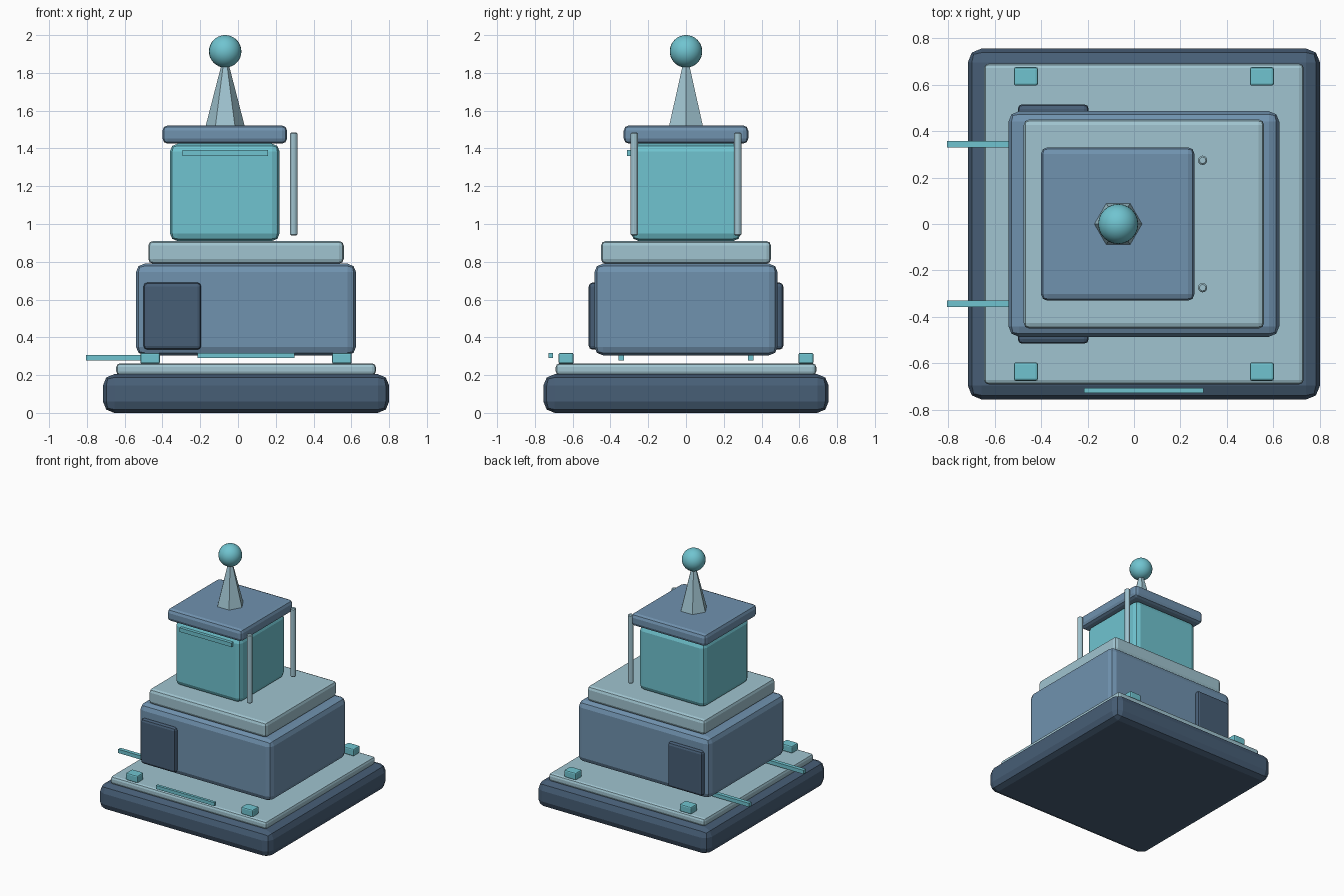
import bpy

if "Cube" in bpy.data.objects:
    bpy.data.objects.remove(bpy.data.objects["Cube"])


def material(name, srgb):
    m = bpy.data.materials.new(name)
    m.diffuse_color = [((c / 255 + 0.055) / 1.055) ** 2.4 for c in srgb] + [1]
    m.use_nodes = True
    m.node_tree.nodes["Principled BSDF"].inputs["Base Color"].default_value = m.diffuse_color
    return m


navy = material("navy", (71, 94, 118))
slate = material("slate blue", (112, 146, 175))
pale = material("pale grey blue", (160, 196, 208))
teal = material("teal", (112, 196, 208))


def finish(name, mat, bevel=0, segments=2):
    ob = bpy.context.object
    ob.name = name
    ob.data.materials.append(mat)
    if bevel:
        mod = ob.modifiers.new("bevel", 'BEVEL')
        mod.width, mod.segments = bevel, segments
    return ob


def box(name, mat, x, y, z, bevel=0, segments=2):
    """Box given by its (min, max) range on each axis."""
    bpy.ops.mesh.primitive_cube_add(size=1, location=[(a + b) / 2 for a, b in (x, y, z)])
    bpy.context.object.scale = [b - a for a, b in (x, y, z)]
    bpy.ops.object.transform_apply(location=False, rotation=False, scale=True)
    return finish(name, mat, bevel, segments)


# Stacked tiers
box("base", navy, (-0.715, 0.8), (-0.755, 0.755), (0, 0.205), 0.06)
box("deck", pale, (-0.645, 0.73), (-0.69, 0.69), (0.2, 0.262), 0.02)
box("body", slate, (-0.54, 0.625), (-0.485, 0.485), (0.305, 0.79), 0.045)
box("upper_tier", pale, (-0.475, 0.56), (-0.45, 0.45), (0.79, 0.91), 0.025)
box("cabin", teal, (-0.36, 0.22), (-0.29, 0.29), (0.91, 1.425), 0.04)
box("roof", slate, (-0.4, 0.26), (-0.33, 0.33), (1.425, 1.522), 0.028)

# Trim on the front
box("cabin_trim", teal, (-0.295, 0.16), (-0.312, -0.28), (1.36, 1.392))
box("front_rail", teal, (-0.215, 0.3), (-0.727, -0.705), (0.29, 0.318))

for s, side in ((-1, "front"), (1, "back")):
    def span(a, b):
        return tuple(sorted((s * a, s * b)))

    # Door panels, side bars and deck blocks
    box(side + "_door", navy, (-0.5, -0.195), span(0.44, 0.515), (0.335, 0.69), 0.02)
    box(side + "_bar", teal, (-0.805, -0.45), span(0.328, 0.358), (0.277, 0.307))
    for x, end in ((-0.465, "left"), (0.55, "right")):
        box(f"{side}_{end}_block", teal, (x - 0.052, x + 0.052),
            span(0.595, 0.675), (0.26, 0.318), 0.01)

    # Posts beside the cabin
    bpy.ops.mesh.primitive_cylinder_add(vertices=12, radius=0.02, depth=0.545,
                                        location=(0.295, s * 0.274, 1.212))
    finish(side + "_post", pale, 0.006, 1)

# Spire and finial ball
bpy.ops.mesh.primitive_cone_add(vertices=6, radius1=0.103, radius2=0.01, depth=0.36,
                                location=(-0.068, 0, 1.7), rotation=(0, 0, 0.5235988))
finish("spire", pale)
bpy.ops.mesh.primitive_uv_sphere_add(segments=24, ring_count=16, radius=0.086,
                                     location=(-0.068, 0, 1.914))
finish("finial_ball", teal)
bpy.ops.object.shade_smooth()
